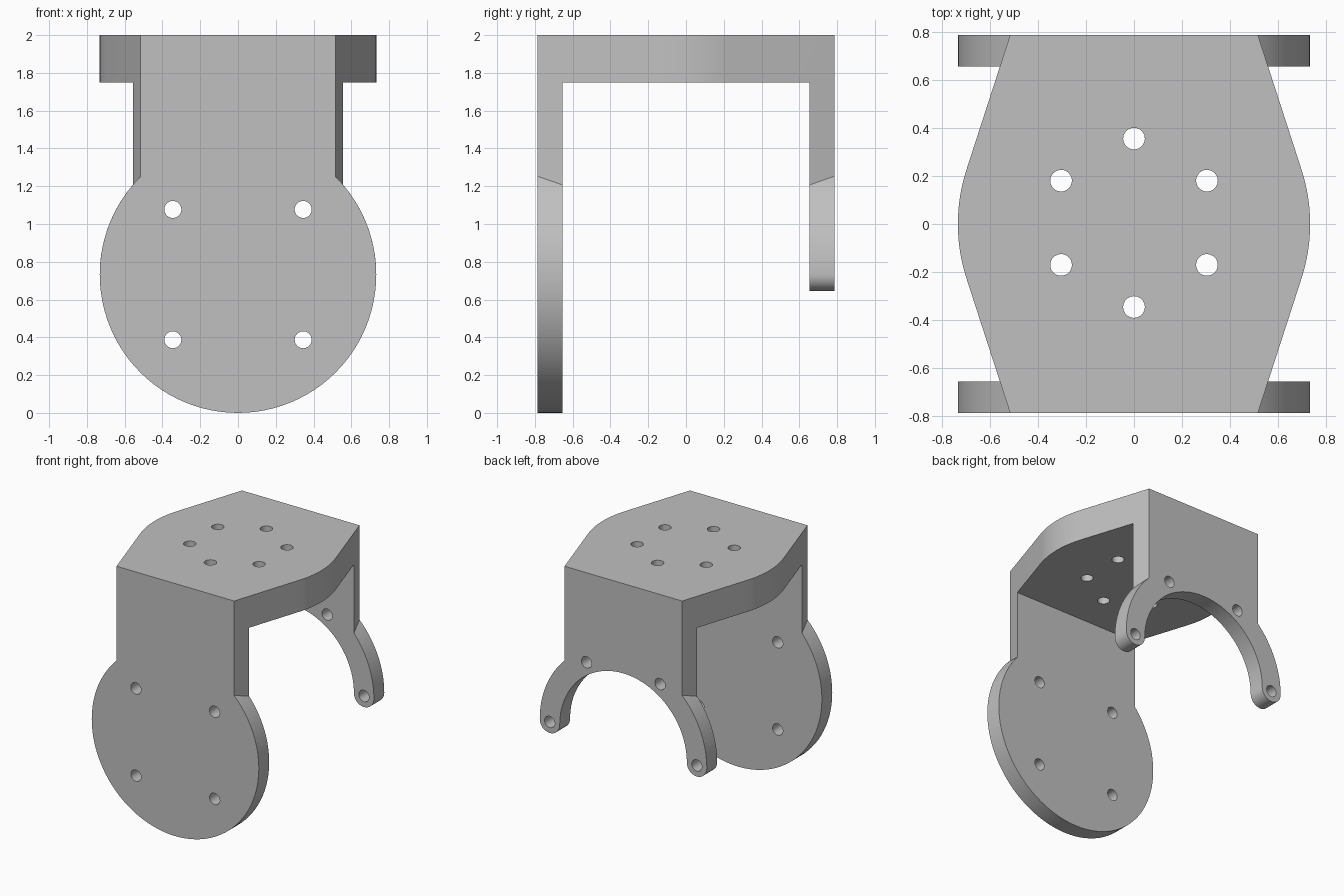
import bpy, bmesh
from math import sin, cos, pi, atan2, acos, hypot

cube = bpy.data.objects.get("Cube")
if cube:
    bpy.data.objects.remove(cube, do_unlink=True)

# Main dimensions
HALF_DEPTH, INNER = 0.785, 0.655      # outer and inner faces of the legs
TOP, UNDER = 2.0, 1.75                # top plate
NECK = 0.515                          # half width at the outer leg faces
R = 0.732                             # side bulge, disc and ring radius
PIVOT = R                             # height of the disc centre
END = 0.0875                          # rounded ring end radius
MID = R - END                         # ring centre line
HOLE = 0.045

steel = bpy.data.materials.new("grey metal")
grey = (0.53, 0.53, 0.53, 1)
steel.diffuse_color = grey
steel.use_nodes = True
steel.node_tree.nodes["Principled BSDF"].inputs["Base Color"].default_value = grey


def arc(cx, cy, r, a0, a1, n):
    return [(cx + r * cos(a0 + (a1 - a0) * i / n),
             cy + r * sin(a0 + (a1 - a0) * i / n)) for i in range(n + 1)]


def circle(cx, cy, r, n=32):
    return arc(cx, cy, r, 0, 2 * pi, n)[:-1]


def prism(name, outline, lo, hi, axis="Z"):
    """Extrude an outline along z, or a front outline along y."""
    def place(u, v, w):
        return (u, v, w) if axis == "Z" else (u, w, v)
    bm = bmesh.new()
    low = [bm.verts.new(place(u, v, lo)) for u, v in outline]
    high = [bm.verts.new(place(u, v, hi)) for u, v in outline]
    bm.faces.new(low)
    bm.faces.new(high)
    for i in range(len(low)):
        j = (i + 1) % len(low)
        bm.faces.new((low[i], low[j], high[j], high[i]))
    bmesh.ops.recalc_face_normals(bm, faces=bm.faces)
    mesh = bpy.data.meshes.new(name)
    bm.to_mesh(mesh)
    bm.free()
    mesh.materials.append(steel)
    ob = bpy.data.objects.new(name, mesh)
    bpy.context.collection.objects.link(ob)
    return ob


def combine(target, tool, operation):
    mod = target.modifiers.new(operation, "BOOLEAN")
    mod.operation, mod.object, mod.solver = operation, tool, "EXACT"
    bpy.context.view_layer.objects.active = target
    bpy.ops.object.modifier_apply(modifier=mod.name)
    bpy.data.objects.remove(tool, do_unlink=True)


# Bridge: tapered plan with rounded sides, hollowed between the legs
tangent = atan2(HALF_DEPTH, NECK) - acos(R / hypot(HALF_DEPTH, NECK))
plan = [(NECK, -HALF_DEPTH)] + arc(0, 0, R, -tangent, tangent, 16) + [(NECK, HALF_DEPTH)]
plan += [(-x, -y) for x, y in plan]
bracket = prism("bracket", plan, 0.9, TOP)
gap = [(-1, -INNER), (1, -INNER), (1, INNER), (-1, INNER)]
combine(bracket, prism("gap_cutter", gap, 0.5, UNDER), "DIFFERENCE")

# Front leg: full mounting disc
disc = prism("front_disc", circle(0, PIVOT, R, 96), -HALF_DEPTH, -INNER, "Y")
combine(bracket, disc, "UNION")

# Back leg: half ring with rounded ends
arch = prism("arch_cutter", circle(0, PIVOT, MID, 64), 0.5, 1, "Y")
combine(bracket, arch, "DIFFERENCE")
ring = (arc(0, PIVOT, R, 0, pi, 64)
        + arc(-MID, PIVOT, END, pi, 2 * pi, 16)[1:]
        + arc(0, PIVOT, R - 2 * END, pi, 0, 64)[1:]
        + arc(MID, PIVOT, END, -pi, 0, 16)[1:-1])
combine(bracket, prism("back_ring", ring, INNER, HALF_DEPTH, "Y"), "UNION")

# Screw holes: six in the top, four in the disc, four in the ring
for k in range(6):
    a = pi / 6 + k * pi / 3
    hole = circle(0.35 * cos(a), 0.35 * sin(a) + 0.005, HOLE)
    combine(bracket, prism("top_hole", hole, 1.6, 2.1), "DIFFERENCE")
for sx in (-1, 1):
    for sz in (-1, 1):
        hole = circle(sx * 0.345, PIVOT + sz * 0.345, HOLE)
        combine(bracket, prism("disc_hole", hole, -0.9, -0.5, "Y"), "DIFFERENCE")
for k in range(4):
    a = k * pi / 3
    hole = circle(MID * cos(a), PIVOT + MID * sin(a), HOLE)
    combine(bracket, prism("ring_hole", hole, 0.5, 0.9, "Y"), "DIFFERENCE")

# Single material, smooth curves with crisp edges
bracket.data.materials.clear()
bracket.data.materials.append(steel)
for face in bracket.data.polygons:
    face.material_index = 0
bpy.ops.object.select_all(action="DESELECT")
bracket.select_set(True)
bpy.context.view_layer.objects.active = bracket
bpy.ops.object.shade_smooth_by_angle(angle=pi / 6)
